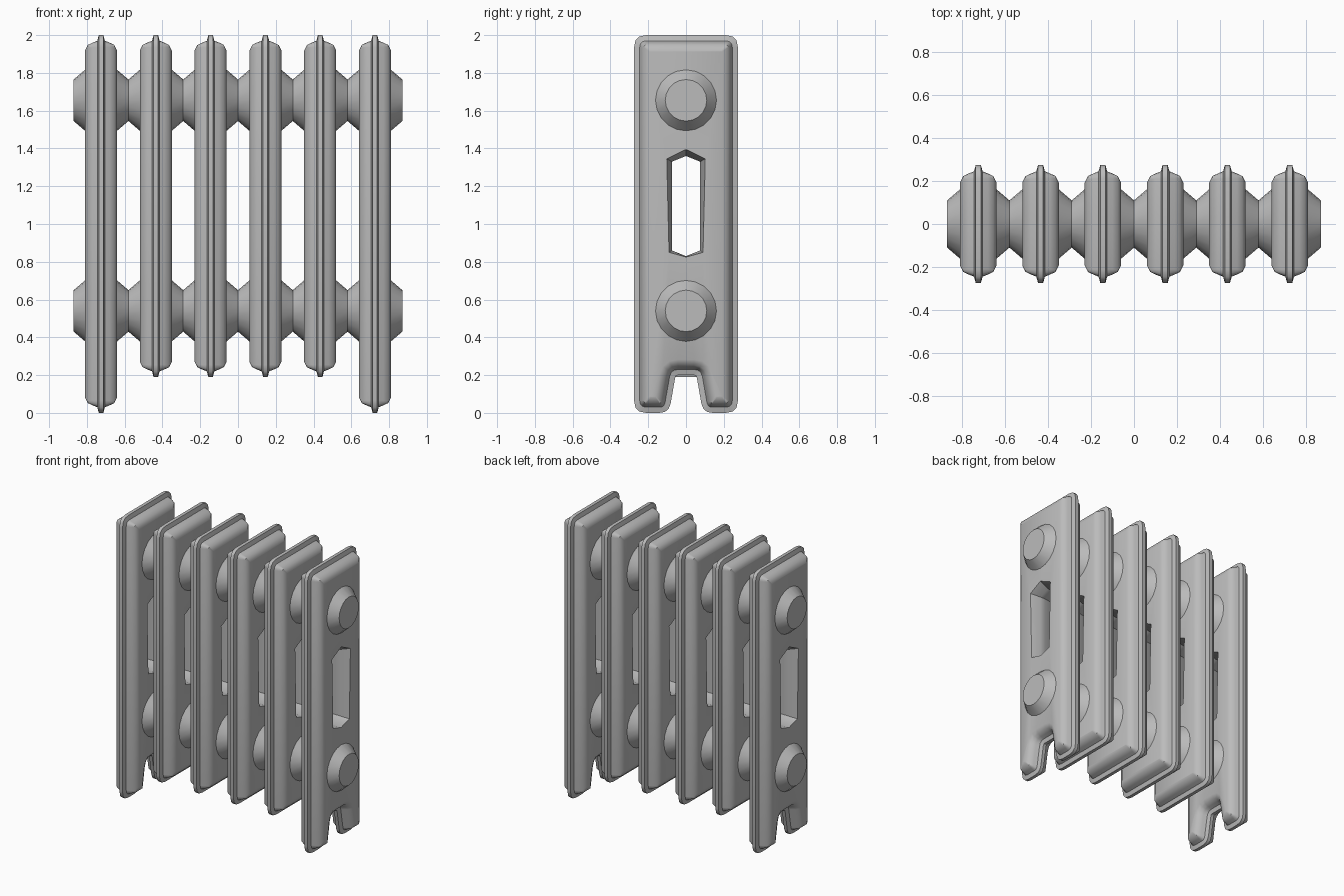
import bpy, bmesh
from math import pi, tan
from mathutils import Vector, Matrix

cube = bpy.data.objects.get("Cube")
if cube:
    bpy.data.objects.remove(cube)

iron = bpy.data.materials.new("grey cast iron")
iron.use_nodes = True
GREY = (0.5, 0.5, 0.5, 1)
iron.diffuse_color = GREY
iron.node_tree.nodes["Principled BSDF"].inputs["Base Color"].default_value = GREY

PITCH = 0.29
HALF = 0.085
# Cross-section of a section's rim: half thickness, inset from the outline
RIM = [(0.012, 0), (0.02, 0.03), (0.045, 0.04), (0.07, 0.052), (HALF, 0.082)]


def inset_outline(corners, inset, steps=3):
    """Inset a counter-clockwise outline of (y, z, radius) and round its corners."""
    loop = []
    n = len(corners)
    for i in range(n):
        a, p, b = (Vector(corners[(i + k) % n][:2]) for k in (-1, 0, 1))
        u, v = (p - a).normalized(), (b - p).normalized()
        nu, nv = Vector((-u.y, u.x)), Vector((-v.y, v.x))
        p = p + (nu + nv) * inset / (1 + nu.dot(nv))
        convex = u.cross(v) > 0
        radius = max(0.006, corners[i][2] + (-inset if convex else inset))
        reach = radius * tan(u.angle(v) / 2)
        start, end = p - u * reach, p + v * reach
        for s in range(steps + 1):
            t = s / steps
            loop.append(start * (1 - t) ** 2 + p * 2 * t * (1 - t) + end * t ** 2)
    return loop


def finish(bm, name, x):
    bmesh.ops.recalc_face_normals(bm, faces=bm.faces)
    mesh = bpy.data.meshes.new(name)
    bm.to_mesh(mesh)
    bm.free()
    mesh.materials.append(iron)
    obj = bpy.data.objects.new(name, mesh)
    obj.location.x = x
    bpy.context.collection.objects.link(obj)
    bpy.ops.object.select_all(action='DESELECT')
    obj.select_set(True)
    bpy.context.view_layer.objects.active = obj
    bpy.ops.object.shade_smooth_by_angle(angle=0.7)
    return obj


def skin(bm, layers):
    """Join equal loops, given as (x, points), and return the rings."""
    rings = [[bm.verts.new((x, p[0], p[1])) for p in pts] for x, pts in layers]
    for r, q in zip(rings, rings[1:]):
        for i in range(len(r)):
            j = (i + 1) % len(r)
            bm.faces.new((r[i], r[j], q[j], q[i]))
    return rings


def mirror_y(half):
    return half + [(-y, z, r) for y, z, r in reversed(half)]


def section(name, x, outline):
    bm = bmesh.new()
    profile = [(-h, d) for h, d in reversed(RIM)] + RIM
    shell = skin(bm, [(h, inset_outline(outline, d)) for h, d in profile])
    # Flared slot through the middle
    mouth = [(0, 0.825), (0.09, 0.85), (0.102, 1.345), (0, 1.395), (-0.102, 1.345), (-0.09, 0.85)]
    throat = [(0, 0.83), (0.075, 0.86), (0.075, 1.33), (0, 1.36), (-0.075, 1.33), (-0.075, 0.86)]
    slot = skin(bm, [(-HALF, mouth), (-0.02, throat), (0.02, throat), (HALF, mouth)])
    # Flat sides between the rim and the slot
    for end in (0, -1):
        edges = []
        for ring in (shell[end], slot[end]):
            edges += [bm.edges.get((ring[i - 1], ring[i])) for i in range(len(ring))]
        bmesh.ops.triangle_fill(bm, edges=edges, use_beauty=True)
    finish(bm, name, x)


def hub(name, x, z, side):
    bm = bmesh.new()
    depth = PITCH / 2 - HALF + 0.01
    bmesh.ops.create_cone(bm, cap_ends=True, segments=20, radius1=0.17, radius2=0.11, depth=depth,
                          matrix=Matrix.Rotation(side * pi / 2, 4, 'Y'))
    bmesh.ops.translate(bm, verts=bm.verts, vec=(0, 0, z))
    finish(bm, name, x + side * (PITCH / 2 - depth / 2))


# Outlines: plain for inner sections, two-footed for the end ones
top = [(0.275, 2.0, 0.065), (-0.275, 2.0, 0.065)]
plain = [(-0.275, 0.19, 0.065), (0.275, 0.19, 0.065)] + top
foot = [(0.055, 0.2, 0.015), (0.09, 0, 0.06), (0.275, 0, 0.065), (0.275, 2.0, 0.065)]
footed = mirror_y(foot)

for i in range(6):
    x = (i - 2.5) * PITCH
    is_end = i in (0, 5)
    section(f"{'footed' if is_end else 'inner'}_section_{i + 1}", x, footed if is_end else plain)
    for level, z in (("lower", 0.54), ("upper", 1.655)):
        for label, side in (("right", -1), ("left", 1)):
            hub(f"{level}_{label}_hub_{i + 1}", x, z, side)
